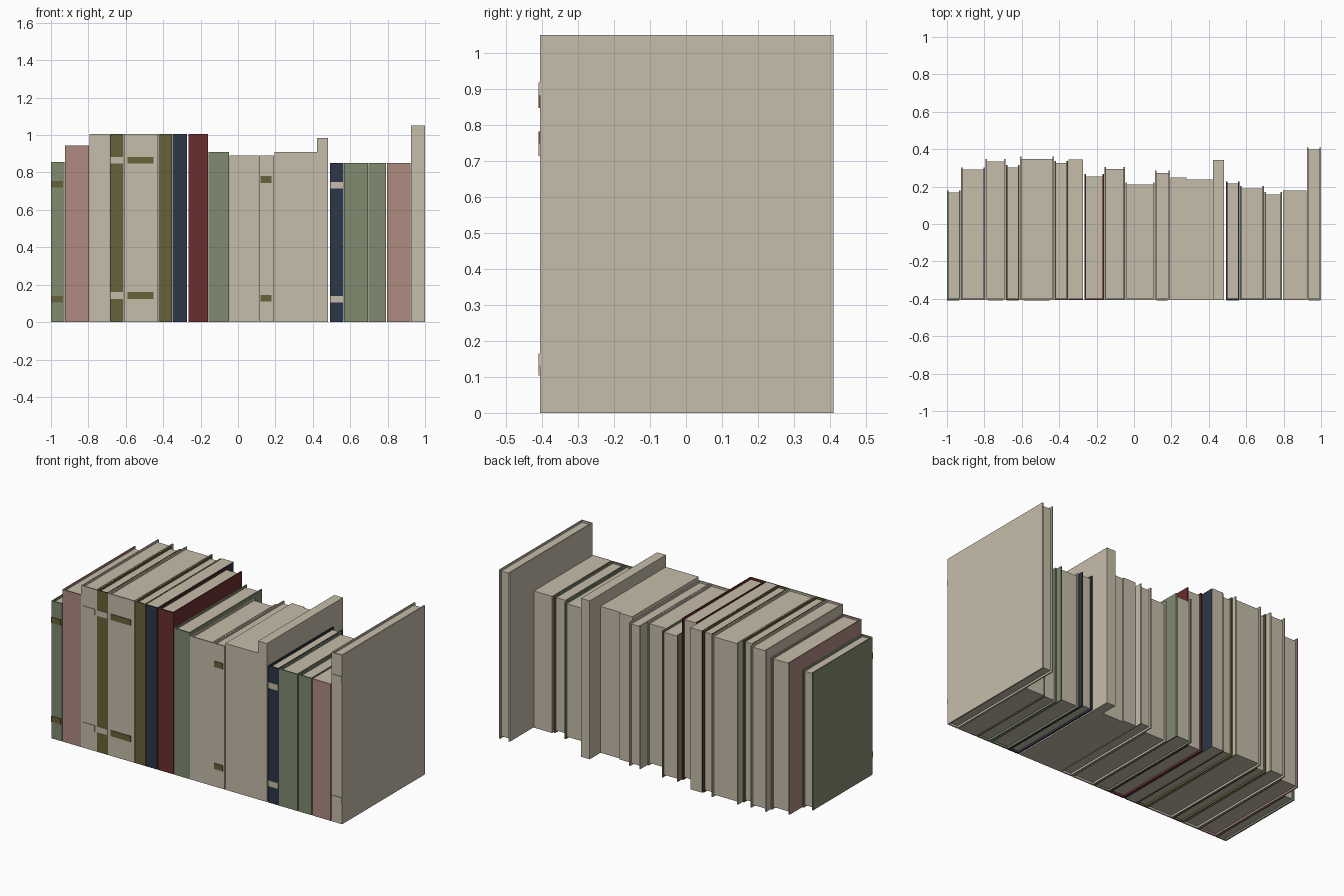
import bpy
import bmesh

cube = bpy.data.objects.get("Cube")
if cube:
    bpy.data.objects.remove(cube, do_unlink=True)


def make_material(name, rgb):
    mat = bpy.data.materials.new(name)
    mat.use_nodes = True
    mat.diffuse_color = (*rgb, 1)
    mat.node_tree.nodes["Principled BSDF"].inputs["Base Color"].default_value = (*rgb, 1)
    return mat


MATS = {
    "cream": make_material("cream paper", (0.565, 0.509, 0.402)),
    "green": make_material("sage green cloth", (0.22, 0.258, 0.162)),
    "pink": make_material("dusty pink cloth", (0.429, 0.254, 0.216)),
    "olive": make_material("olive cloth", (0.136, 0.119, 0.04)),
    "navy": make_material("navy cloth", (0.027, 0.037, 0.065)),
    "red": make_material("dark red cloth", (0.147, 0.026, 0.026)),
}

FRONT = -0.405    # outer face of every spine
BOARD = 0.008     # cover thickness
RECESS = 0.012    # pages sit inside the cover edges


def add_box(bm, x, y, z, mat=0, side_mat=None):
    """Box from (min, max) pairs; side_mat colours the faces turned to +-x."""
    verts = bmesh.ops.create_cube(bm, size=1)["verts"]
    for v in verts:
        v.co = [pair[1] if c > 0 else pair[0] for c, pair in zip(v.co, (x, y, z))]
    bm.normal_update()
    for face in {f for v in verts for f in v.link_faces}:
        sideways = abs(face.normal.x) > 0.5
        face.material_index = side_mat if sideways and side_mat is not None else mat


def finish(bm, name, colours):
    mesh = bpy.data.meshes.new(name)
    bm.to_mesh(mesh)
    bm.free()
    for c in colours:
        mesh.materials.append(MATS[c])
    bpy.context.collection.objects.link(bpy.data.objects.new(name, mesh))


def hardback(name, x0, x1, height, back, colour):
    """Spine and two boards around a recessed page block."""
    bm = bmesh.new()
    add_box(bm, (x0, x1), (FRONT, FRONT + BOARD), (0, height))
    for a in (x0, x1 - BOARD):
        add_box(bm, (a, a + BOARD), (FRONT + BOARD, back), (0, height))
    add_box(bm, (x0 + BOARD, x1 - BOARD), (FRONT + BOARD, back - RECESS),
            (RECESS, height - RECESS), mat=1)
    finish(bm, name, (colour, "cream"))


def flush_book(name, x0, x1, height, back, colour):
    """Book whose pages are level with its cover edges."""
    bm = bmesh.new()
    add_box(bm, (x0, x1), (FRONT, FRONT + BOARD), (0, height))
    add_box(bm, (x0, x1), (FRONT + BOARD, back), (0, height), mat=1, side_mat=0)
    finish(bm, name, (colour, "cream"))


def spine_bands(name, x0, x1, heights, colour):
    """Thin raised plates across a spine."""
    bm = bmesh.new()
    for z in heights:
        add_box(bm, (x0, x1), (FRONT - 0.004, FRONT + 0.001), (z - 0.018, z + 0.018))
    finish(bm, name, (colour,))


# Shelf row: builder, name, left edge, right edge, height, back edge, colour
BOOKS = [
    (hardback, "green_end_book", -1.0, -0.927, 0.855, 0.18, "green"),
    (hardback, "wide_pink_book", -0.925, -0.797, 0.945, 0.303, "pink"),
    (hardback, "tall_cream_book", -0.795, -0.687, 1.005, 0.347, "cream"),
    (hardback, "banded_olive_book", -0.685, -0.612, 1.005, 0.315, "olive"),
    (hardback, "wide_cream_book", -0.61, -0.427, 1.005, 0.36, "cream"),
    (hardback, "plain_olive_book", -0.425, -0.352, 1.005, 0.338, "olive"),
    (flush_book, "tall_navy_book", -0.35, -0.272, 1.005, 0.345, "navy"),
    (hardback, "red_book", -0.265, -0.16, 1.005, 0.267, "red"),
    (hardback, "middle_green_book", -0.158, -0.047, 0.91, 0.305, "green"),
    (hardback, "short_cream_book", -0.045, 0.11, 0.89, 0.223, "cream"),
    (hardback, "banded_cream_book", 0.112, 0.192, 0.89, 0.285, "cream"),
    (flush_book, "plain_cream_book_left", 0.196, 0.282, 0.91, 0.248, "cream"),
    (flush_book, "plain_cream_book_right", 0.282, 0.422, 0.91, 0.237, "cream"),
    (flush_book, "narrow_cream_book", 0.422, 0.482, 0.985, 0.343, "cream"),
    (hardback, "banded_navy_book", 0.491, 0.564, 0.85, 0.228, "navy"),
    (hardback, "wide_green_book", 0.566, 0.694, 0.85, 0.203, "green"),
    (hardback, "narrow_green_book", 0.699, 0.79, 0.85, 0.17, "green"),
    (flush_book, "short_pink_book", 0.796, 0.921, 0.85, 0.178, "pink"),
    (hardback, "large_cream_end_book", 0.925, 1.0, 1.05, 0.409, "cream"),
]
for build, *spec in BOOKS:
    build(*spec)

# Decorative bands, a pair on each spine
spine_bands("green_end_book_bands", -1.0, -0.935, (0.737, 0.122), "olive")
spine_bands("tall_cream_book_bands", -0.78, -0.70, (0.865, 0.142), "cream")
spine_bands("banded_olive_book_bands", -0.682, -0.616, (0.865, 0.142), "cream")
spine_bands("wide_cream_book_bands", -0.592, -0.453, (0.865, 0.142), "olive")
spine_bands("banded_cream_book_bands", 0.12, 0.18, (0.763, 0.128), "olive")
spine_bands("banded_navy_book_bands", 0.494, 0.561, (0.732, 0.122), "cream")
spine_bands("large_cream_end_book_bands", 0.933, 0.998, (0.9, 0.147), "cream")
